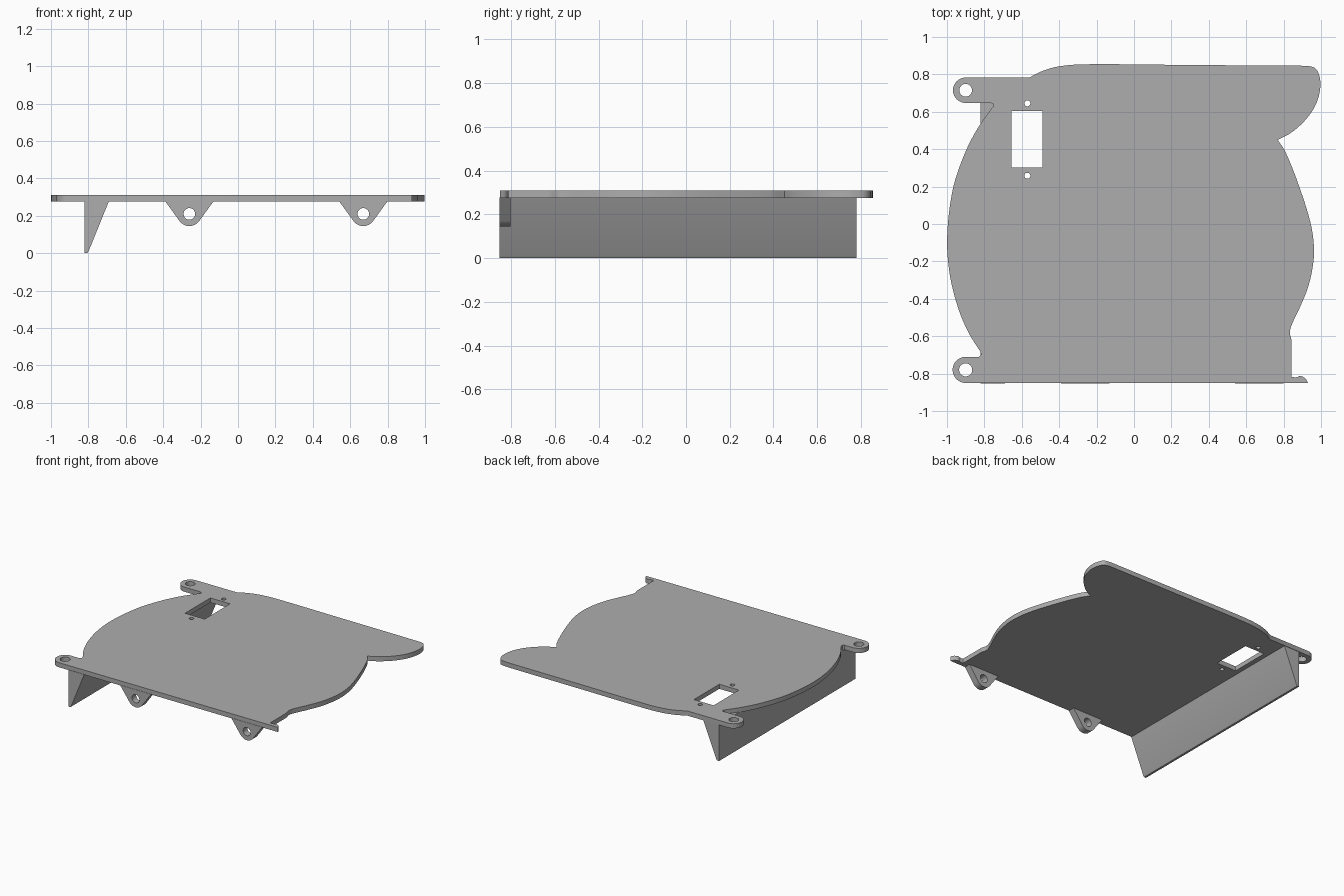
import bpy, bmesh, math
from mathutils import Vector

if "Cube" in bpy.data.objects:
    bpy.data.objects.remove(bpy.data.objects["Cube"])

grey = bpy.data.materials.new("plain_grey")
grey.diffuse_color = (0.42, 0.42, 0.42, 1)
grey.use_nodes = True
grey.node_tree.nodes["Principled BSDF"].inputs["Base Color"].default_value = grey.diffuse_color


def arc(cx, cy, r, a0, a1, n=16):
    """Points on an arc, angles in degrees."""
    angles = [math.radians(a0 + (a1 - a0) * i / n) for i in range(n + 1)]
    return [(cx + r * math.cos(a), cy + r * math.sin(a)) for a in angles]


def circle(cx, cy, r, n=32):
    return arc(cx, cy, r, 0, 360, n)[:-1]


def smooth(pts, n=6):
    """Smooth curve through the points, with free ends."""
    p = [Vector(q) for q in pts]
    p = [2 * p[0] - p[1]] + p + [2 * p[-1] - p[-2]]
    out = []
    for a, b, c, d in zip(p, p[1:], p[2:], p[3:]):
        # Tangents limited by the neighbouring spans avoid overshoot
        span = (c - b).length
        m0 = (c - a) * span / (span + (b - a).length)
        m1 = (d - b) * span / (span + (d - c).length)
        for i in range(n):
            t = i / n
            out.append((2*t**3 - 3*t**2 + 1) * b + (t**3 - 2*t**2 + t) * m0
                       + (3*t**2 - 2*t**3) * c + (t**3 - t**2) * m1)
    return [tuple(v) for v in out] + [tuple(pts[-1])]


def extrude_profile(name, loops, depth, location, upright=False):
    """Filled outline (first loop) with holes, extruded about its plane."""
    cu = bpy.data.curves.new(name, 'CURVE')
    cu.dimensions = '2D'
    cu.fill_mode = 'BOTH'
    cu.extrude = depth / 2
    for loop in loops:
        sp = cu.splines.new('POLY')
        sp.points.add(len(loop) - 1)
        for pt, (x, y) in zip(sp.points, loop):
            pt.co = (x, y, 0, 1)
        sp.use_cyclic_u = True
    ob = bpy.data.objects.new(name, cu)
    bpy.context.collection.objects.link(ob)
    ob.location = location
    if upright:
        ob.rotation_euler.x = math.pi / 2
    bpy.ops.object.select_all(action='DESELECT')
    ob.select_set(True)
    bpy.context.view_layer.objects.active = ob
    bpy.ops.object.convert(target='MESH')
    ob = bpy.context.object
    ob.name = name
    bm = bmesh.new()
    bm.from_mesh(ob.data)
    bmesh.ops.remove_doubles(bm, verts=bm.verts, dist=0.0005)
    bmesh.ops.recalc_face_normals(bm, faces=bm.faces)
    bm.to_mesh(ob.data)
    bm.free()
    ob.data.materials.clear()
    ob.data.materials.append(grey)
    bpy.ops.object.shade_smooth_by_angle(angle=math.radians(30))
    return ob


# Plate outline, counter-clockwise from the front left ear
outline = (
    arc(-0.90, -0.78, 0.07, 90, 270)
    + smooth([(0.93, -0.85), (0.915, -0.825), (0.89, -0.813), (0.865, -0.82), (0.843, -0.817)])
    + smooth([(0.843, -0.65), (0.842, -0.62), (0.833, -0.58), (0.845, -0.535), (0.885, -0.45),
              (0.93, -0.34), (0.957, -0.22), (0.962, -0.12), (0.943, 0.01), (0.88, 0.21),
              (0.81, 0.385), (0.768, 0.45)])
    + smooth([(0.768, 0.45), (0.84, 0.488), (0.92, 0.56), (0.975, 0.645), (0.997, 0.74),
              (0.985, 0.81), (0.96, 0.838), (0.91, 0.846)])[1:]
    + smooth([(0.3, 0.85), (-0.26, 0.854), (-0.40, 0.843), (-0.49, 0.818), (-0.56, 0.783)])
    + arc(-0.90, 0.715, 0.068, 90, 270)
    + [(-0.765, 0.647), (-0.752, 0.640)]
    + smooth([(-0.755, 0.627), (-0.84, 0.505), (-0.91, 0.365), (-0.97, 0.18), (-0.999, -0.07),
              (-0.985, -0.27), (-0.94, -0.45), (-0.885, -0.58), (-0.82, -0.685)])
    + [(-0.818, -0.70), (-0.83, -0.71)]
)
window = [(-0.655, 0.302), (-0.49, 0.302), (-0.49, 0.605), (-0.655, 0.605)]
holes = [window, circle(-0.90, -0.78, 0.035), circle(-0.90, 0.715, 0.034),
         circle(-0.57, 0.645, 0.016), circle(-0.57, 0.258, 0.016)]
extrude_profile("plate", [outline] + holes, 0.035, (0, 0, 0.2925))

# Long wedge rib under the left side
wedge = [(-0.822, 0.0), (-0.806, 0.0), (-0.798, 0.012), (-0.69, 0.278), (-0.822, 0.278)]
extrude_profile("wedge_rib", [wedge], 1.633, (0, -0.0365, 0), upright=True)

# Pierced hinge lugs along the front edge
lug = ([(0.13, 0.278), (-0.13, 0.278), (-0.118, 0.262)]
       + arc(0, 0.21, 0.065, 217, 323, 20) + [(0.118, 0.262)])
for name, x in (("left_lug", -0.26), ("right_lug", 0.67)):
    extrude_profile(name, [lug, circle(0, 0.21, 0.031)], 0.05, (x, -0.827, 0), upright=True)
